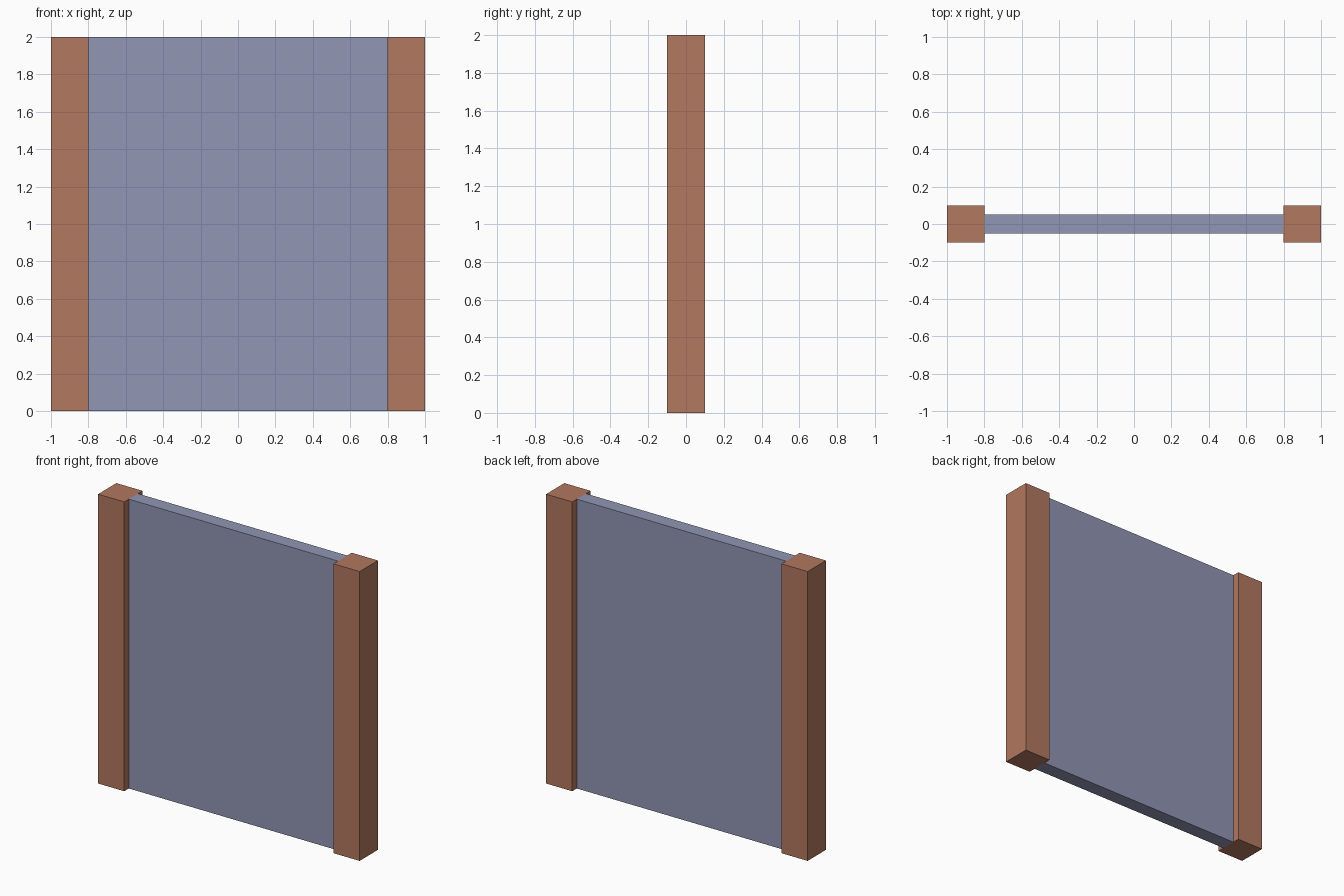
import bpy

if "Cube" in bpy.data.objects:
    bpy.data.objects.remove(bpy.data.objects["Cube"])


def material(name, rgb):
    m = bpy.data.materials.new(name)
    m.diffuse_color = (*rgb, 1.0)
    m.use_nodes = True
    m.node_tree.nodes["Principled BSDF"].inputs["Base Color"].default_value = m.diffuse_color
    return m


def box(name, center, size, mat):
    bpy.ops.mesh.primitive_cube_add(size=1, location=center)
    ob = bpy.context.object
    ob.name = name
    ob.scale = size
    bpy.ops.object.transform_apply(location=False, rotation=False, scale=True)
    ob.data.materials.append(mat)
    return ob


clay = material("clay brown", (0.445, 0.188, 0.114))
slate = material("slate blue", (0.283, 0.305, 0.451))

# Square posts at both ends
for side, label in ((-1, "left"), (1, "right")):
    box(f"{label}_post", (side * 0.9, 0, 1), (0.2, 0.2, 2), clay)

# Thin wall panel between the posts
box("wall_panel", (0, 0, 1), (1.6, 0.1, 2), slate)
